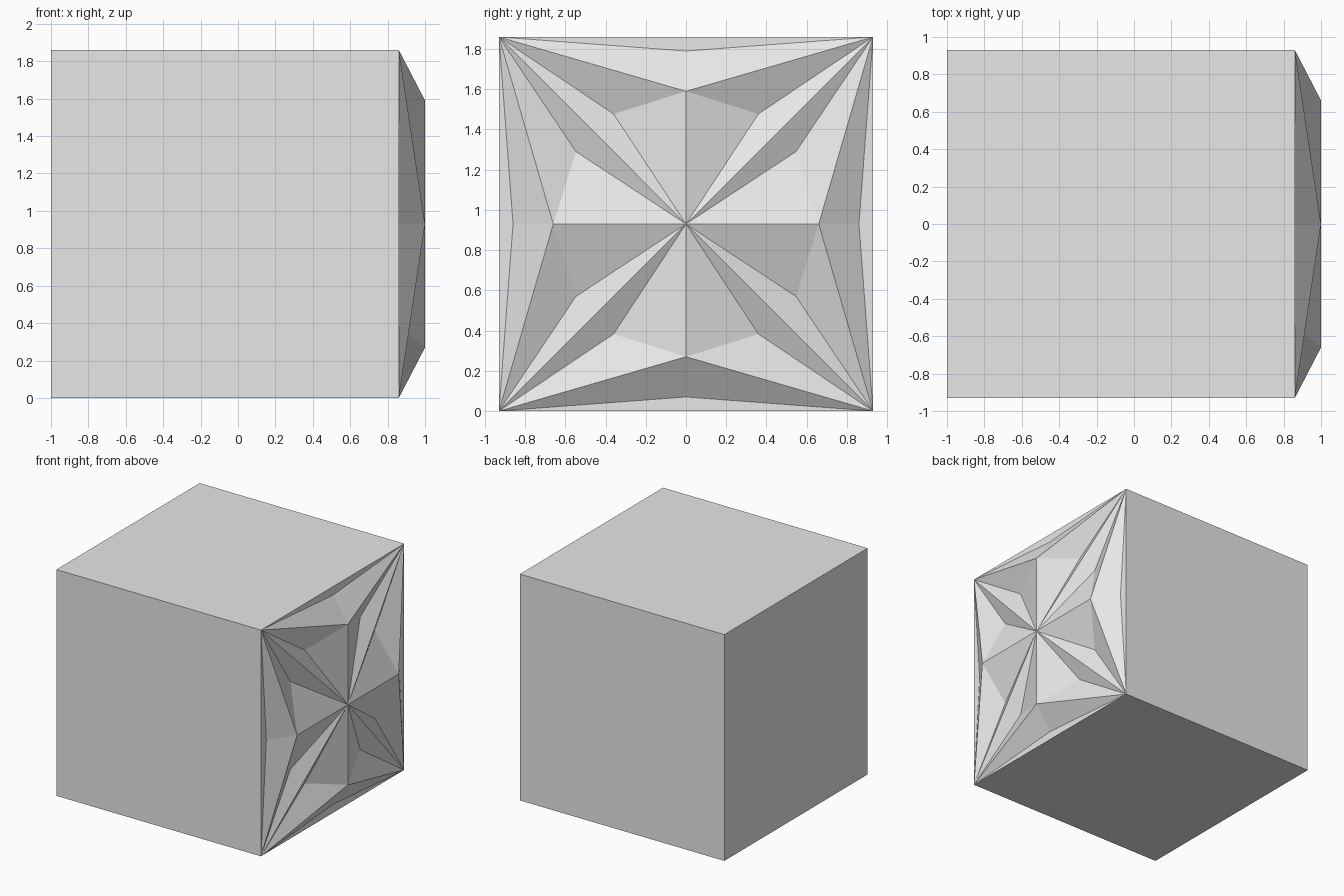
import bpy
import bmesh
from math import pi
from mathutils import Matrix, Vector

old = bpy.data.objects.get("Cube")
if old:
    bpy.data.objects.remove(old, do_unlink=True)

HALF = 0.93    # half the side of the block
BASE = 0.86    # x of the face that carries the relief
PEAK = 1.0     # x of the relief's ridges

# Single flat colour
grey = bpy.data.materials.new("light grey")
grey.use_nodes = True
grey.diffuse_color = (0.8, 0.8, 0.8, 1)
grey.node_tree.nodes["Principled BSDF"].inputs["Base Color"].default_value = (0.8, 0.8, 0.8, 1)

# Plain block, open on the relief side
bm = bmesh.new()
centre = Vector((BASE - HALF, 0, HALF))
bmesh.ops.create_cube(bm, size=2 * HALF, matrix=Matrix.Translation(centre))
bm.normal_update()
open_side = [f for f in bm.faces if f.normal.x > 0.9]
bmesh.ops.delete(bm, geom=open_side, context='FACES_ONLY')

# Split the open edges at their middles to meet the relief
for e in [e for e in bm.edges if e.is_boundary]:
    bmesh.utils.edge_split(e, e.verts[0], 0.5)

# One eighth of the star relief, around the face centre
hub = Vector((PEAK, 0, 0))
ridge = Vector((PEAK, 0, 0.66))
rim = Vector((BASE, 0, 0.86))
edge = Vector((BASE, 0, HALF))
valley = Vector((BASE, 0.36, 0.547))
corner = Vector((BASE, HALF, HALF))
facets = [(hub, ridge, valley), (ridge, corner, valley), (hub, valley, corner),
          (ridge, rim, corner), (rim, edge, corner)]

# Mirror and turn the eighth to fill the face
for turn in range(4):
    for side in (1, -1):
        place = (Matrix.Translation((0, 0, HALF))
                 @ Matrix.Rotation(turn * pi / 2, 4, 'X')
                 @ Matrix.Diagonal((1, side, 1, 1)))
        for facet in facets:
            bm.faces.new([bm.verts.new(place @ p) for p in facet])

# Weld into one closed shell facing outwards
bmesh.ops.remove_doubles(bm, verts=bm.verts, dist=0.0005)
bmesh.ops.recalc_face_normals(bm, faces=bm.faces)

mesh = bpy.data.meshes.new("faceted_block")
bm.to_mesh(mesh)
bm.free()
mesh.materials.append(grey)
block = bpy.data.objects.new("faceted_block", mesh)
bpy.context.scene.collection.objects.link(block)
